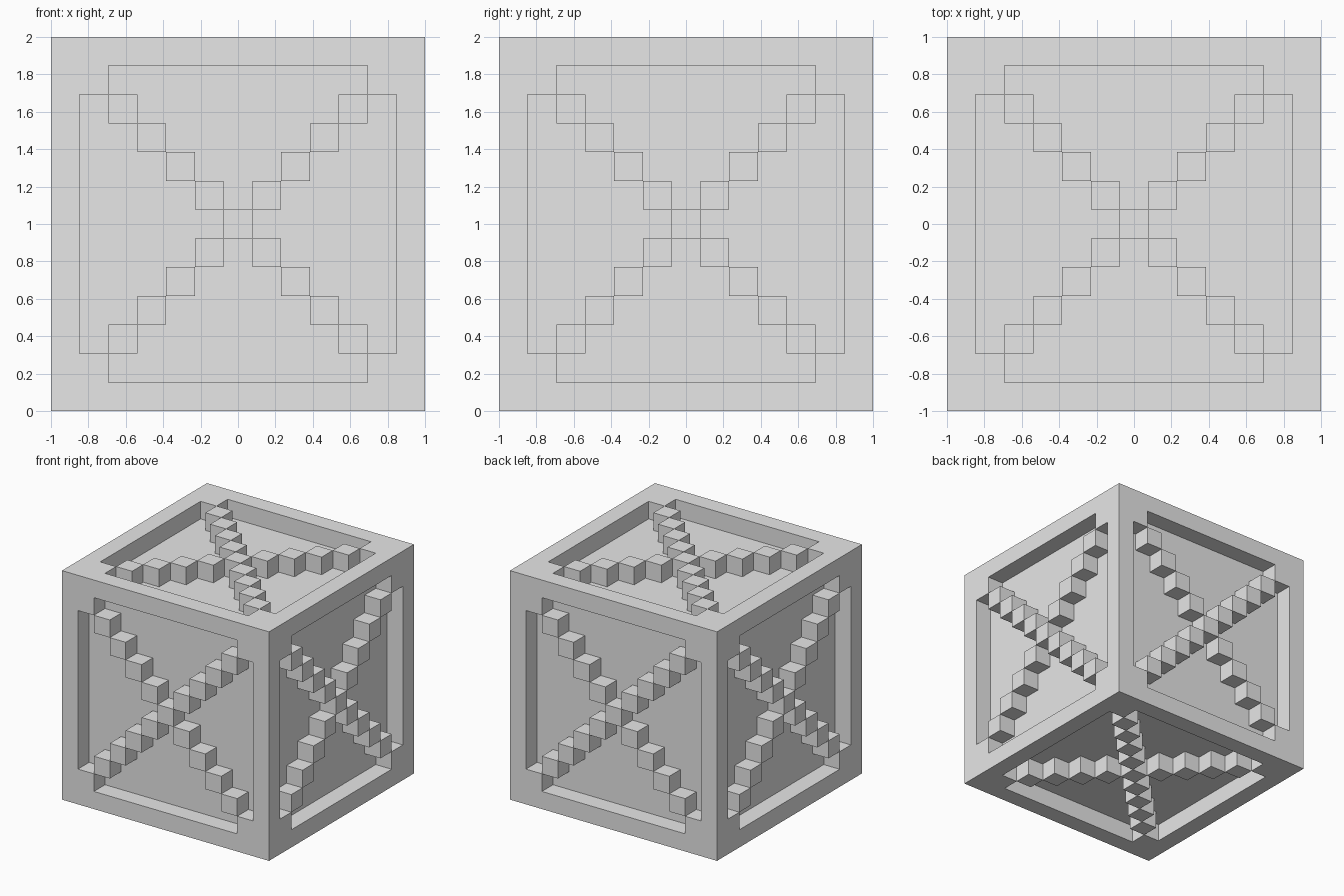
import bpy
import bmesh
from mathutils import Matrix, Vector
from itertools import product

if "Cube" in bpy.data.objects:
    bpy.data.objects.remove(bpy.data.objects["Cube"], do_unlink=True)

CELLS = 13                 # blocks along each side of the crate
UNIT = 2 / CELLS           # size of one block
EDGE = CELLS // 2          # outermost block index, counted from the centre

grey = bpy.data.materials.new("plain_grey")
grey.use_nodes = True
grey.diffuse_color = (0.8, 0.8, 0.8, 1)
grey.node_tree.nodes["Principled BSDF"].inputs["Base Color"].default_value = (0.8, 0.8, 0.8, 1)


def build(name, boxes):
    """Make one object from (centre, size) boxes measured in blocks."""
    bm = bmesh.new()
    for centre, size in boxes:
        place = Matrix.Translation(Vector(centre) * UNIT + Vector((0, 0, 1)))
        scale = Matrix.Diagonal((*(Vector(size) * UNIT), 1))
        bmesh.ops.create_cube(bm, size=1, matrix=place @ scale)
    mesh = bpy.data.meshes.new(name)
    bm.to_mesh(mesh)
    bm.free()
    mesh.materials.append(grey)
    obj = bpy.data.objects.new(name, mesh)
    bpy.context.collection.objects.link(obj)


def on_axis(axis, along, u, v):
    """Place one value on the given axis and two on the others."""
    p = [u, v]
    p.insert(axis, along)
    return p


# Recessed panels: one solid core
inner = CELLS - 2
build("recessed_panels", [((0, 0, 0), (inner, inner, inner))])

# Frame: twelve bars; the x bars own the corners
bars = []
for axis, u, v in product(range(3), (-EDGE, EDGE), (-EDGE, EDGE)):
    length = CELLS if axis == 0 else inner
    bars.append((on_axis(axis, 0, u, v), on_axis(axis, length, 1, 1)))
build("frame", bars)

# Diagonal braces: stepped blocks flush with the frame on each side
sides = ("left", "right"), ("back", "front"), ("top", "bottom")
for axis, names in enumerate(sides):
    for name, along in zip(names, (EDGE, -EDGE)):
        spots = {(k, s * k) for k in range(1 - EDGE, EDGE) for s in (-1, 1)}
        build(name + "_cross_brace",
              [(on_axis(axis, along, u, v), (1, 1, 1)) for u, v in sorted(spots)])
